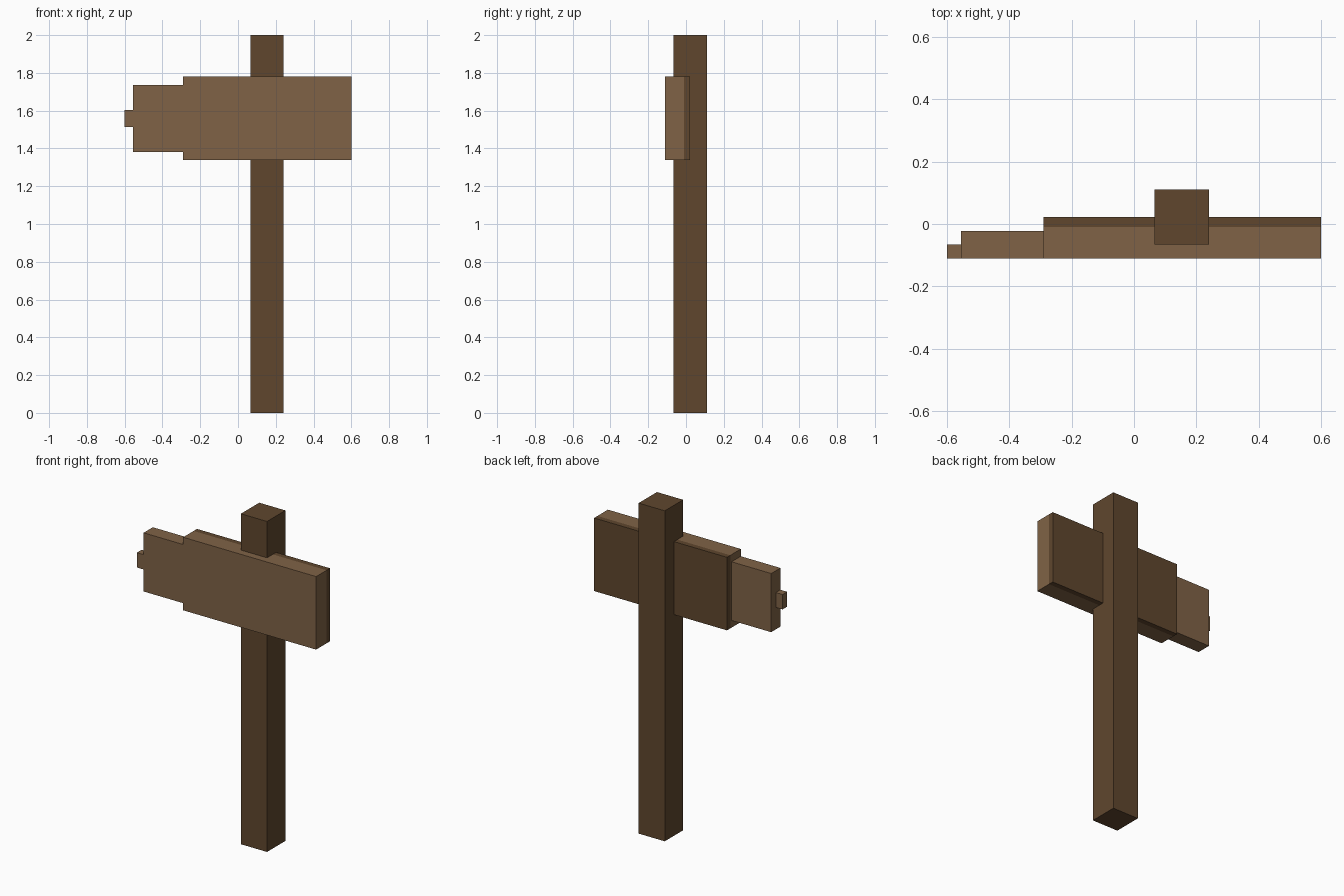
import bpy
import bmesh
from mathutils import Matrix, Vector

cube = bpy.data.objects.get("Cube")
if cube:
    bpy.data.objects.remove(cube, do_unlink=True)


def make_material(name, color):
    mat = bpy.data.materials.new(name)
    mat.use_nodes = True
    mat.diffuse_color = color
    bsdf = mat.node_tree.nodes["Principled BSDF"]
    bsdf.inputs["Base Color"].default_value = color
    bsdf.inputs["Roughness"].default_value = 0.9
    return mat


def make_box(name, low, high, mat):
    """Axis-aligned flat-faced box between two corners."""
    low, high = Vector(low), Vector(high)
    bm = bmesh.new()
    placement = Matrix.Translation((low + high) / 2) @ Matrix.Diagonal((high - low).to_4d())
    bmesh.ops.create_cube(bm, size=1, matrix=placement)
    mesh = bpy.data.meshes.new(name)
    bm.to_mesh(mesh)
    bm.free()
    mesh.materials.append(mat)
    obj = bpy.data.objects.new(name, mesh)
    bpy.context.collection.objects.link(obj)
    return obj


light_wood = make_material("light wood", (0.214, 0.124, 0.061, 1))
dark_wood = make_material("dark wood", (0.115, 0.062, 0.027, 1))

FRONT = -0.11   # shared front plane of the sign boards
SEAM = -0.01    # where the light board meets its dark backing

# Upright post
make_box("post", (0.065, -0.065, 0), (0.24, 0.11, 2), dark_wood)

# Main sign board and its dark backing
make_box("sign_board", (-0.29, FRONT, 1.338), (0.6, SEAM, 1.78), light_wood)
make_box("sign_backing", (-0.29, SEAM, 1.338), (0.6, 0.022, 1.78), dark_wood)

# Stepped pointer at the end of the sign
make_box("pointer_step", (-0.555, FRONT, 1.381), (-0.29, -0.022, 1.736), light_wood)
make_box("pointer_tip", (-0.6, FRONT, 1.514), (-0.555, -0.066, 1.604), light_wood)
